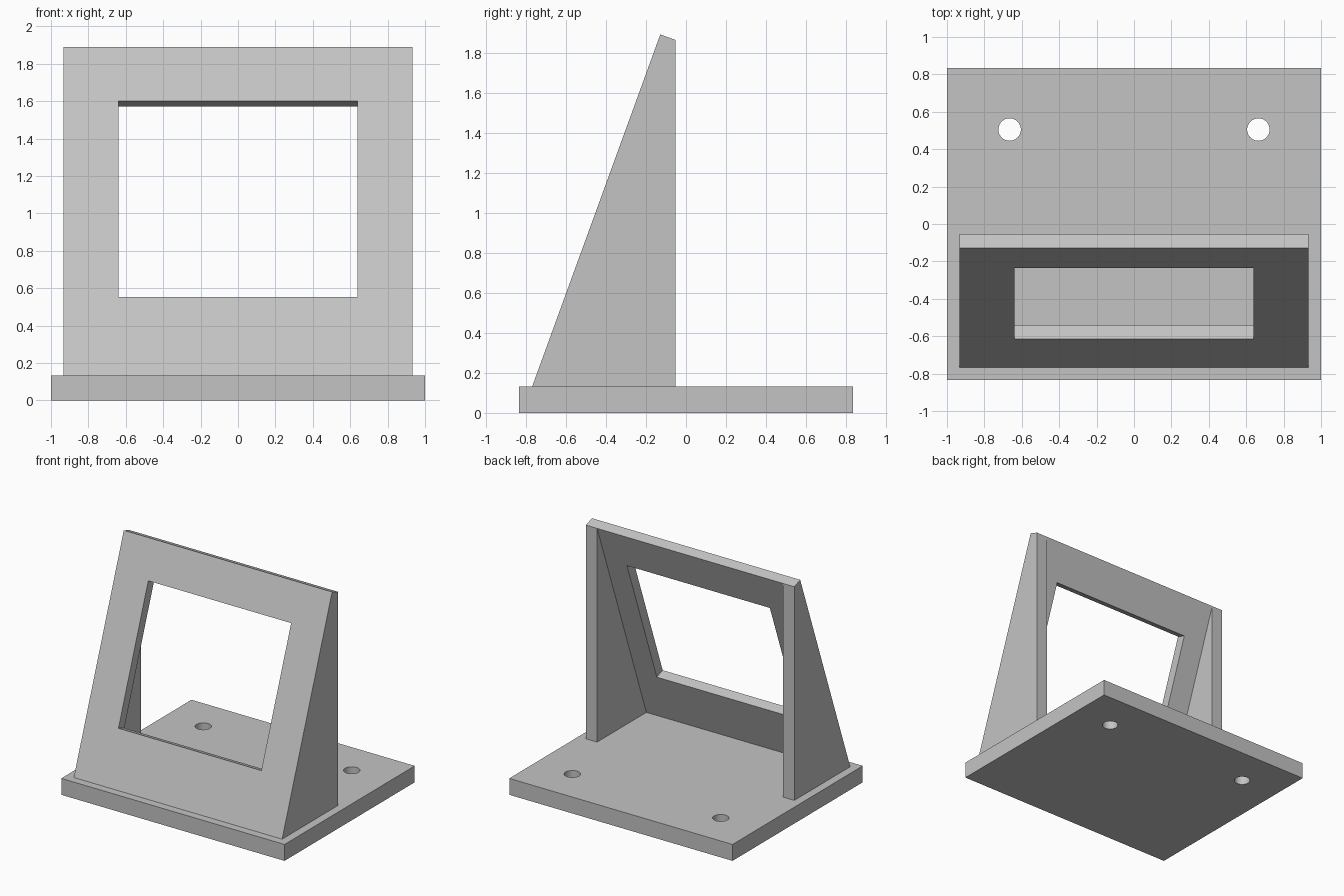
import bpy
import bmesh
from math import radians, sin, cos, tan
from mathutils import Vector

cube = bpy.data.objects.get("Cube")
if cube:
    bpy.data.objects.remove(cube, do_unlink=True)

# Single grey material
GREY = (0.55, 0.55, 0.55, 1.0)
grey = bpy.data.materials.new("light_grey")
grey.use_nodes = True
grey.diffuse_color = GREY
grey.node_tree.nodes["Principled BSDF"].inputs["Base Color"].default_value = GREY


def prism(name, profile, x0, x1):
    """Extrude a (y, z) profile along x from x0 to x1."""
    bm = bmesh.new()
    face = bm.faces.new([bm.verts.new((x0, y, z)) for y, z in profile])
    ext = bmesh.ops.extrude_face_region(bm, geom=[face])
    verts = [v for v in ext["geom"] if isinstance(v, bmesh.types.BMVert)]
    bmesh.ops.translate(bm, verts=verts, vec=(x1 - x0, 0, 0))
    bmesh.ops.recalc_face_normals(bm, faces=bm.faces)
    mesh = bpy.data.meshes.new(name)
    bm.to_mesh(mesh)
    bm.free()
    mesh.materials.append(grey)
    obj = bpy.data.objects.new(name, mesh)
    bpy.context.collection.objects.link(obj)
    return obj


def cut(target, cutter):
    """Subtract the cutter from the target and discard the cutter."""
    cutter.hide_render = True
    mod = target.modifiers.new("cut", 'BOOLEAN')
    mod.operation = 'DIFFERENCE'
    mod.solver = 'EXACT'
    mod.object = cutter
    bpy.context.view_layer.objects.active = target
    bpy.ops.object.modifier_apply(modifier=mod.name)
    bpy.data.objects.remove(cutter, do_unlink=True)


# Main dimensions
BASE_TOP = 0.133
HALF_DEPTH = 0.833
HALF_WIDTH = 0.933
WALL = 0.1
THICK = 0.08
TILT = radians(20)
up = Vector((sin(TILT), cos(TILT)))        # along the slope, in (y, z)
back = Vector((cos(TILT), -sin(TILT)))     # through the panel thickness
foot = Vector((-0.768, BASE_TOP))
heel = foot + Vector((THICK / cos(TILT), 0))
top_front = foot + up * 1.87
top_back = top_front + back * THICK

# Base with two bolt holes
base = prism("base_plate", [(-HALF_DEPTH, 0), (HALF_DEPTH, 0),
                            (HALF_DEPTH, BASE_TOP), (-HALF_DEPTH, BASE_TOP)], -1, 1)
for side in (-1, 1):
    bpy.ops.mesh.primitive_cylinder_add(vertices=48, radius=0.06, depth=0.5,
                                        location=(side * 0.665, 0.505, BASE_TOP / 2))
    hole = bpy.context.object
    hole.data.materials.append(grey)
    cut(base, hole)

# Leaning panel with a rectangular window cut square to its face
panel = prism("window_panel", [foot, top_front, top_back, heel], -HALF_WIDTH, HALF_WIDTH)


def on_slope(z):
    return foot + up * ((z - BASE_TOP) / cos(TILT))


low, high = on_slope(0.552), on_slope(1.6)
cut(panel, prism("window_cutter", [low - back * 0.1, high - back * 0.1,
                                   high + back * 0.2, low + back * 0.2], -0.64, 0.64))

# Triangular side walls behind the panel
rear_foot = (top_back.x, BASE_TOP)
for name, side in (("left_side_wall", 1), ("right_side_wall", -1)):
    x0, x1 = sorted((side * (HALF_WIDTH - WALL), side * HALF_WIDTH))
    prism(name, [heel, top_back, rear_foot], x0, x1)

# Flat faces with smooth hole walls
bpy.ops.object.select_all(action='DESELECT')
base.select_set(True)
bpy.context.view_layer.objects.active = base
bpy.ops.object.shade_smooth_by_angle(angle=radians(30))
